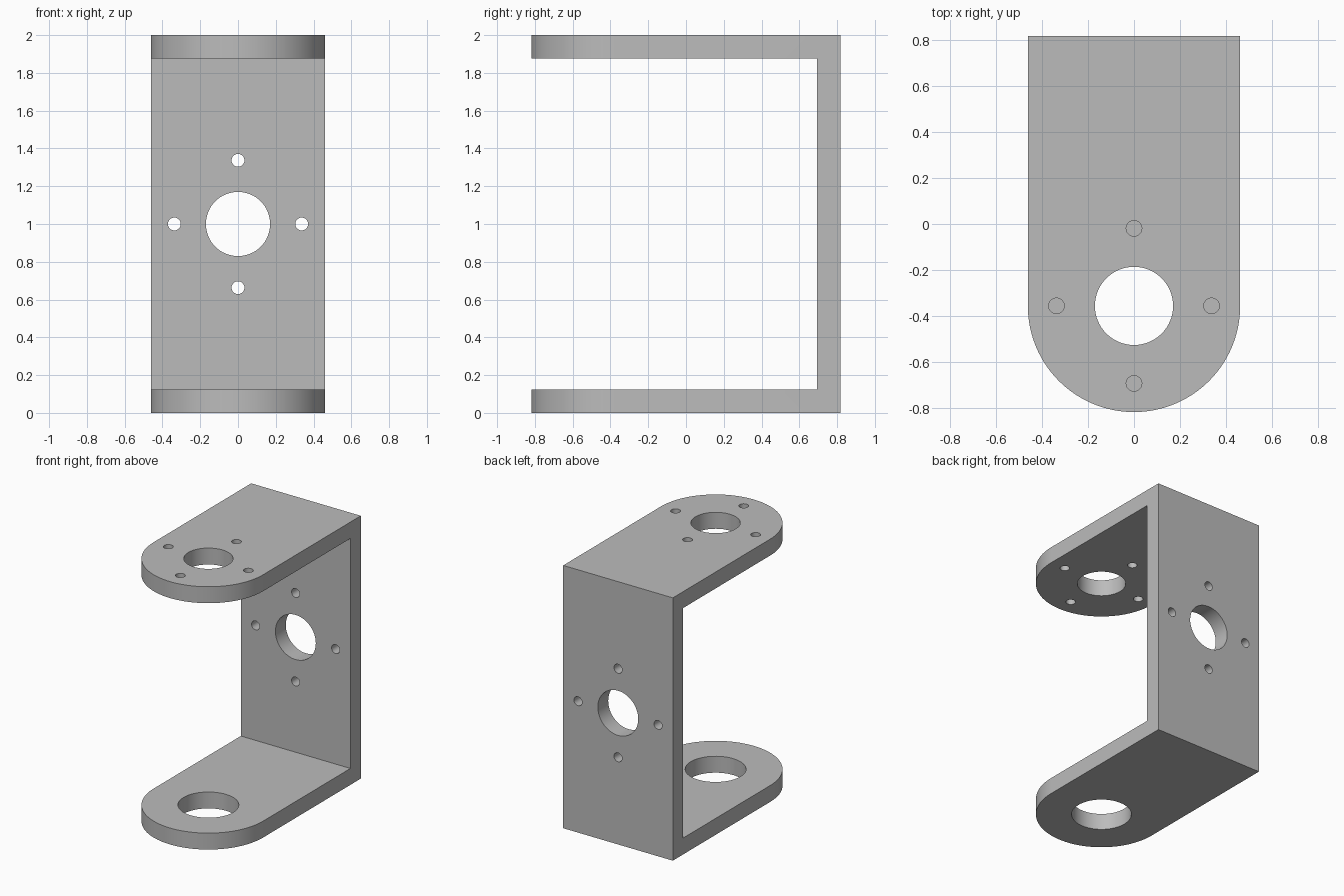
import bpy, bmesh, math
from mathutils import Matrix

old = bpy.data.objects.get("Cube")
if old:
    bpy.data.objects.remove(old, do_unlink=True)

R = 0.4615       # half width and nose radius
BACK = 0.8175    # rear face
NOSE_Y = R - BACK
T = 0.125        # plate thickness
BORE, BOLT, PITCH = 0.17, 0.034, 0.337

grey = bpy.data.materials.new("grey metal")
grey.use_nodes = True
colour = (0.5, 0.5, 0.5, 1)
grey.diffuse_color = colour
grey.node_tree.nodes["Principled BSDF"].inputs["Base Color"].default_value = colour


def new_object(name, bm):
    bmesh.ops.recalc_face_normals(bm, faces=bm.faces)
    mesh = bpy.data.meshes.new(name)
    bm.to_mesh(mesh)
    bm.free()
    mesh.materials.append(grey)
    obj = bpy.data.objects.new(name, mesh)
    bpy.context.collection.objects.link(obj)
    return obj


def cut(target, bm):
    """Subtract a solid from the target, then discard the cutter."""
    cutter = new_object("cutter", bm)
    cutter.hide_render = True
    mod = target.modifiers.new("cut", "BOOLEAN")
    mod.operation, mod.solver, mod.object = "DIFFERENCE", "EXACT", cutter
    bpy.context.view_layer.objects.active = target
    bpy.ops.object.modifier_apply(modifier=mod.name)
    bpy.data.objects.remove(cutter, do_unlink=True)


def drill(target, centre, radius, axis):
    bm = bmesh.new()
    turn = Matrix.Rotation(math.pi / 2, 4, "X") if axis == "Y" else Matrix()
    bmesh.ops.create_cone(bm, cap_ends=True, segments=64 if radius > 0.1 else 32,
                          radius1=radius, radius2=radius, depth=0.4,
                          matrix=Matrix.Translation(centre) @ turn)
    cut(target, bm)


# Solid block with a rounded nose
N = 64
outline = [(R, BACK), (-R, BACK)]
outline += [(-R * math.cos(math.pi * i / N), NOSE_Y - R * math.sin(math.pi * i / N))
            for i in range(N + 1)]
bm = bmesh.new()
base = bm.faces.new([bm.verts.new((x, y, 0)) for x, y in outline])
top = bmesh.ops.extrude_face_region(bm, geom=[base])["geom"]
bmesh.ops.translate(bm, vec=(0, 0, 2), verts=[v for v in top if isinstance(v, bmesh.types.BMVert)])
bracket = new_object("u_bracket", bm)

# Opening between the two arms
bm = bmesh.new()
depth = 3
place = Matrix.Translation((0, BACK - T - depth / 2, 1))
bmesh.ops.create_cube(bm, size=1, matrix=place @ Matrix.Diagonal((2, depth, 2 - 2 * T, 1)))
cut(bracket, bm)

# Main bores: upper arm, wider lower arm, back plate
drill(bracket, (0, NOSE_Y, 2 - T / 2), BORE, "Z")
drill(bracket, (0, NOSE_Y, T / 2), 0.21, "Z")
drill(bracket, (0, BACK - T / 2, 1), BORE, "Y")

# Four bolt holes around the upper and back bores
for a, b in ((PITCH, 0), (-PITCH, 0), (0, PITCH), (0, -PITCH)):
    drill(bracket, (a, NOSE_Y + b, 2 - T / 2), BOLT, "Z")
    drill(bracket, (a, BACK - T / 2, 1 + b), BOLT, "Y")

# Smooth curved walls, keep plate edges crisp
bpy.ops.object.select_all(action="DESELECT")
bracket.select_set(True)
bpy.context.view_layer.objects.active = bracket
bpy.ops.object.shade_smooth_by_angle(angle=math.radians(30))
